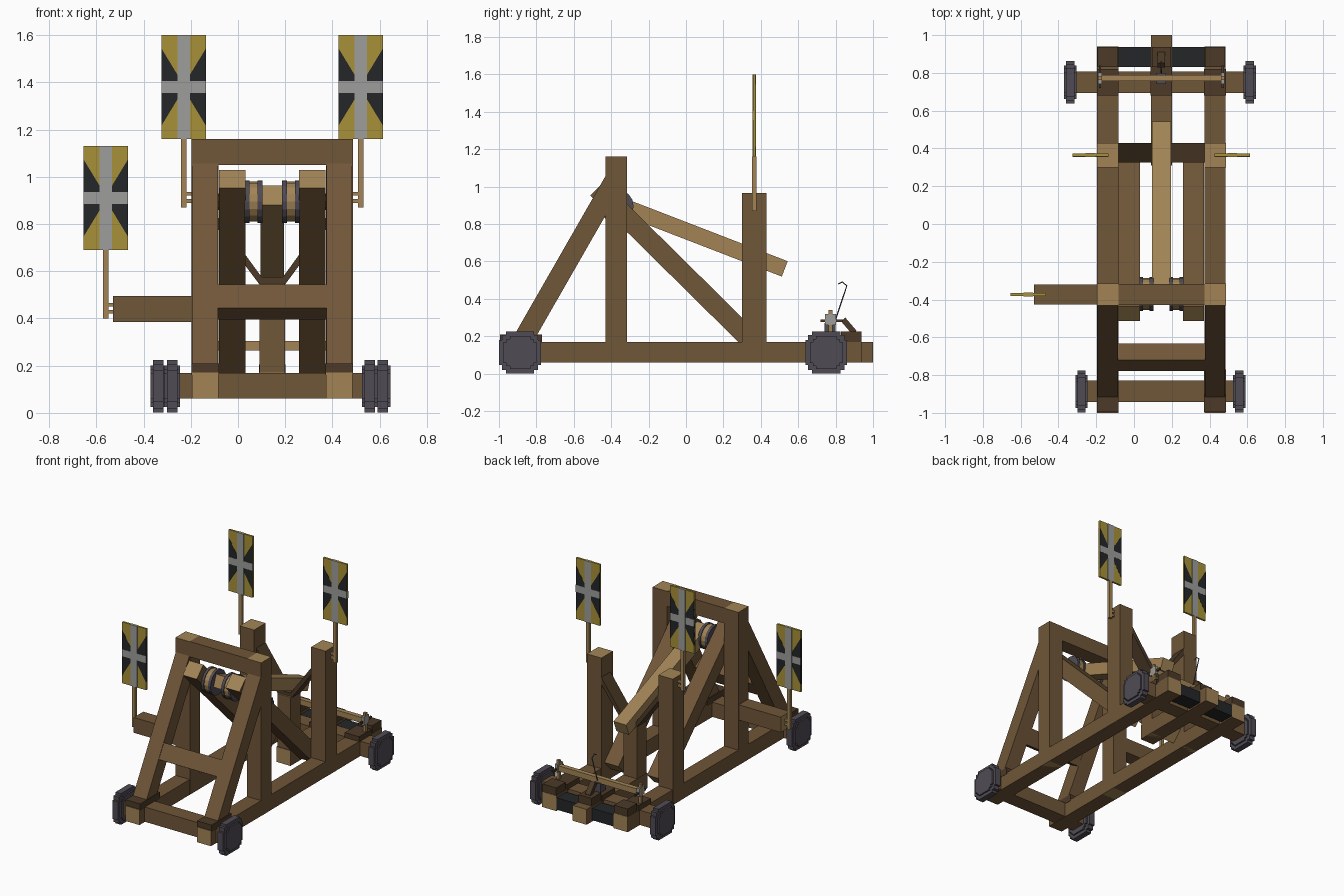
import bpy, bmesh, math
from mathutils import Vector, Matrix

if "Cube" in bpy.data.objects:
    bpy.data.objects.remove(bpy.data.objects["Cube"])


def srgb(r, g, b):
    f = lambda c: c / 12.92 if c <= 0.04045 else ((c + 0.055) / 1.055) ** 2.4
    return (f(r / 255), f(g / 255), f(b / 255), 1.0)


def material(name, *rgb):
    m = bpy.data.materials.new(name)
    m.use_nodes = True
    m.diffuse_color = srgb(*rgb)
    m.node_tree.nodes["Principled BSDF"].inputs["Base Color"].default_value = srgb(*rgb)
    return m


WOOD = material("brown_wood", 112, 86, 56)
TAN = material("end_grain", 162, 132, 86)
DARK = material("dark_wood", 76, 58, 39)
IRON = material("iron", 80, 75, 84)
STEEL = material("steel", 158, 158, 156)
GOLD = material("gold_cloth", 168, 145, 56)
BLACK = material("black_cloth", 36, 38, 39)


def finish(name, bm, *mats):
    bmesh.ops.recalc_face_normals(bm, faces=bm.faces)
    me = bpy.data.meshes.new(name)
    bm.to_mesh(me)
    bm.free()
    for m in mats:
        me.materials.append(m)
    ob = bpy.data.objects.new(name, me)
    bpy.context.collection.objects.link(ob)
    return ob


def add_box(bm, lo, hi):
    lo, hi = Vector(lo), Vector(hi)
    mat = Matrix.Translation((lo + hi) / 2) @ Matrix.Diagonal((*(hi - lo), 1))
    bmesh.ops.create_cube(bm, size=1, matrix=mat)


def box(name, lo, hi, mat):
    bm = bmesh.new()
    add_box(bm, lo, hi)
    return finish(name, bm, mat)


def beam(name, p, q, w, h, mat=WOOD, end=TAN):
    """Squared timber from p to q; its two end faces take the end material."""
    p, q = Vector(p), Vector(q)
    d = (q - p).normalized()
    side = Vector((0, 1, 0)) if abs(d.x) > 0.5 else Vector((1, 0, 0))
    up = d.cross(side).normalized()
    rot = Matrix((side, up, d)).transposed().to_4x4()
    bm = bmesh.new()
    bmesh.ops.create_cube(bm, size=1, matrix=Matrix.Translation((p + q) / 2) @ rot
                          @ Matrix.Diagonal((w, h, (q - p).length, 1)))
    bm.normal_update()
    for f in bm.faces:
        f.material_index = 1 if abs(f.normal.dot(d)) > 0.9 else 0
    return finish(name, bm, mat, end)


def prism(name, pts, y0, y1, mat):
    """Polygon in x and z, pushed through from y0 to y1."""
    bm = bmesh.new()
    f = bm.faces.new([bm.verts.new((x, y0, z)) for x, z in pts])
    r = bmesh.ops.extrude_face_region(bm, geom=[f])
    bmesh.ops.translate(bm, vec=(0, y1 - y0, 0),
                        verts=[v for v in r["geom"] if isinstance(v, bmesh.types.BMVert)])
    return finish(name, bm, mat)


def cylinder_x(name, x0, x1, y, z, r, mat, n=16):
    bm = bmesh.new()
    bmesh.ops.create_cone(bm, cap_ends=True, segments=n, radius1=r, radius2=r, depth=x1 - x0,
                          matrix=Matrix.Translation(((x0 + x1) / 2, y, z))
                          @ Matrix.Rotation(math.pi / 2, 4, 'Y'))
    return finish(name, bm, mat)


CX = 0.145          # centre line of the frame
T = 0.112           # timber thickness

# Paired timbers on both sides of the frame
for label, s in (("left", 1), ("right", -1)):
    xo, xi = CX + s * 0.284, CX + s * 0.17
    beam("side_rail_" + label, (xo, -1, 0.115), (xo, 0.94, 0.115), T, 0.11)
    beam("main_post_" + label, (xo, -0.373, 0.06), (xo, -0.373, 1.16), T + 0.002, 0.115)
    beam("rear_post_" + label, (xo, 0.365, 0.06), (xo, 0.365, 0.965), T + 0.002, 0.13)
    beam("front_brace_" + label, (xo, -0.907, 0.12), (xo, -0.385, 1.03), T - 0.004, 0.105)
    beam("inner_diagonal_" + label, (xi, -0.475, 0.99), (xi, 0.36, 0.165), T, 0.107)
    box("front_foot_block_" + label, (xo - 0.058, -0.995, 0.16), (xo + 0.058, -0.77, 0.21), DARK)
    box("rear_foot_block_" + label, (xo - 0.058, 0.68, 0.16), (xo + 0.058, 0.82, 0.205), DARK)
    box("rail_end_cap_" + label, (xo - 0.054, 0.83, 0.16), (xo + 0.054, 0.938, 0.225), DARK)

# Cross timbers
beam("top_crossbeam", (CX - 0.23, -0.373, 1.105), (CX + 0.23, -0.373, 1.105), 0.11, 0.11)
xb = beam("front_crossbeam", (CX - 0.23, 0, 0), (CX + 0.23, 0, 0), 0.1, 0.115)
xb.location = (0, -0.705, 0.47)
xb.rotation_euler.x = math.radians(-30)
beam("side_arm", (-0.53, -0.373, 0.44), (-0.19, -0.373, 0.44), 0.108, 0.11)
beam("front_axle", (-0.28, -0.885, 0.115), (0.57, -0.885, 0.115), 0.113, 0.106)
beam("rear_axle", (-0.33, 0.75, 0.115), (0.62, 0.75, 0.115), 0.113, 0.106)
beam("centre_rail", (CX, 0.31, 0.115), (CX, 1.0, 0.115), 0.11, 0.11)
beam("centre_post", (CX, 0.37, 0.06), (CX, 0.37, 0.55), 0.106, 0.11)
box("centre_block", (0.088, 0.68, 0.16), (0.202, 0.83, 0.205), DARK)
box("centre_end_cap", (0.094, 0.83, 0.16), (0.196, 0.938, 0.225), DARK)
box("tail_plate", (CX - 0.23, 0.83, 0.07), (CX + 0.23, 0.938, 0.155), BLACK)

# Cradle under the throwing arm
prism("arm_cradle", [(-0.085, 0.83), (0.1, 0.575), (0.19, 0.575), (0.375, 0.83),
                     (0.375, 0.78), (0.2, 0.545), (0.09, 0.545), (-0.085, 0.78)], 0.325, 0.43, DARK)

# Throwing arm and its drum
beam("throwing_arm", (CX, -0.41, 0.922), (CX, 0.528, 0.56), 0.1, 0.088, TAN, TAN)
for label, s in (("left", 1), ("right", -1)):
    for part, a, b, r, m in (("inner_ring", 0.042, 0.062, 0.09, IRON), ("wood", 0.06, 0.1, 0.084, TAN),
                             ("outer_ring", 0.097, 0.117, 0.09, IRON)):
        x0, x1 = sorted((CX + s * a, CX + s * b))
        cylinder_x("drum_%s_%s" % (part, label), x0, x1, -0.37, 0.895, r, m)
cylinder_x("drum_axle", -0.09, 0.38, -0.37, 0.895, 0.035, DARK, 8)


# Wheels made of stepped slabs with a thicker hub
def wheel(name, x, y):
    bm = bmesh.new()
    for hx, hy, hz in ((0.022, 0.112, 0.066), (0.022, 0.097, 0.094), (0.022, 0.075, 0.112),
                       (0.033, 0.088, 0.055), (0.033, 0.072, 0.072), (0.033, 0.055, 0.088)):
        add_box(bm, (x - hx, y - hy, 0.113 - hz), (x + hx, y + hy, 0.113 + hz))
    finish(name, bm, IRON)


for name, x, y in (("front_wheel_right", -0.278, -0.887), ("front_wheel_left", 0.558, -0.887),
                   ("rear_wheel_right", -0.338, 0.75), ("rear_wheel_left", 0.613, 0.75)):
    wheel(name, x, y)


# Banners: pole, two pegs, cloth with black wedges and a cross
def banner(name, x, y, z0, z1, pole_z, peg_x):
    zc, hx, hz, t = (z0 + z1) / 2, 0.095, (z1 - z0) / 2, 0.007
    box(name + "_pole", (x - 0.012, y - 0.011, pole_z), (x + 0.012, y + 0.011, z0), TAN)
    for z in (pole_z + 0.02, pole_z + 0.05):
        a, b = sorted((x, peg_x))
        box(name + "_peg", (a, y - 0.009, z), (b, y + 0.009, z + 0.016), TAN)
    box(name + "_cloth", (x - hx, y - t, z0), (x + hx, y + t, z1), GOLD)
    for s in (1, -1):
        prism(name + "_wedge", [(x + s * hx, zc - 0.165), (x + s * hx, zc + 0.165),
                                (x + s * 0.022, zc + 0.045), (x + s * 0.022, zc - 0.045)],
              y - t - 0.001, y + t + 0.001, BLACK)
    box(name + "_cross_upright", (x - 0.026, y - t - 0.003, z0), (x + 0.026, y + t + 0.003, z1), STEEL)
    box(name + "_cross_bar", (x - hx, y - t - 0.002, zc - 0.025), (x + hx, y + t + 0.002, zc + 0.025), STEEL)


banner("rear_right_banner", -0.23, 0.365, 1.16, 1.6, 0.87, -0.19)
banner("rear_left_banner", 0.52, 0.365, 1.16, 1.6, 0.87, 0.48)
banner("side_banner", -0.56, -0.373, 0.69, 1.13, 0.4, -0.525)

# Winch bar at the back
box("winch_bar", (-0.19, 0.757, 0.265), (0.48, 0.79, 0.305), TAN)
for label, x in (("right", -0.18), ("left", 0.47)):
    box("winch_clamp_" + label, (x - 0.01, 0.742, 0.26), (x + 0.01, 0.802, 0.318), STEEL)
    box("winch_peg_" + label, (x - 0.01, 0.763, 0.2), (x + 0.01, 0.783, 0.34), TAN)
    box("winch_handle_" + label, (x - 0.006, 0.72, 0.275), (x + 0.006, 0.84, 0.29), DARK)
box("winch_catch", (0.12, 0.74, 0.2), (0.17, 0.8, 0.27), IRON)
beam("catch_lever", (CX, 0.84, 0.29), (CX, 0.9, 0.22), 0.04, 0.03, DARK, DARK)

# Thin trip line with a hook
cu = bpy.data.curves.new("trip_hook", 'CURVE')
cu.dimensions = '3D'
cu.bevel_depth = 0.004
cu.bevel_resolution = 1
pts = [(CX, 0.8, 0.29), (CX, 0.86, 0.47), (CX, 0.835, 0.49), (CX, 0.815, 0.48)]
sp = cu.splines.new('POLY')
sp.points.add(len(pts) - 1)
for p, c in zip(sp.points, pts):
    p.co = (*c, 1)
cu.materials.append(IRON)
bpy.context.collection.objects.link(bpy.data.objects.new("trip_hook", cu))
